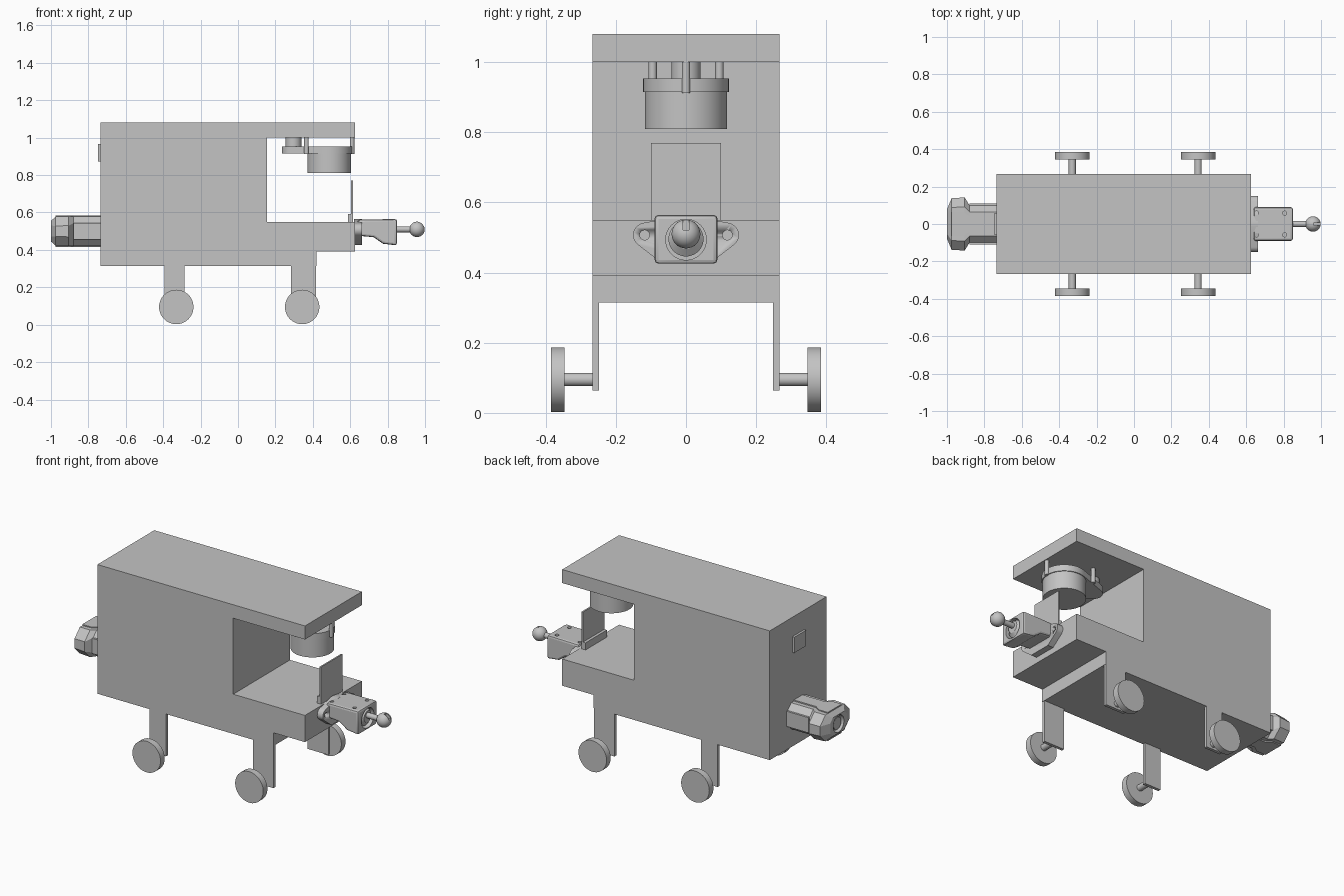
import bpy, bmesh, math
from mathutils import Vector, Matrix
from mathutils.geometry import convex_hull_2d

if "Cube" in bpy.data.objects:
    bpy.data.objects.remove(bpy.data.objects["Cube"], do_unlink=True)

grey = bpy.data.materials.new("plain grey")
grey.use_nodes = True
grey.diffuse_color = (0.55, 0.55, 0.55, 1)
grey.node_tree.nodes["Principled BSDF"].inputs["Base Color"].default_value = (0.55, 0.55, 0.55, 1)

# Profile coordinates (a, b) and extrusion c, turned into x, y, z
PLACE = {"x": lambda a, b, c: (c, a, b),
         "y": lambda a, b, c: (a, c, b),
         "z": lambda a, b, c: (a, b, c)}


def finish(name, bm, smooth=True):
    bmesh.ops.recalc_face_normals(bm, faces=bm.faces)
    mesh = bpy.data.meshes.new(name)
    bm.to_mesh(mesh)
    bm.free()
    ob = bpy.data.objects.new(name, mesh)
    bpy.context.collection.objects.link(ob)
    mesh.materials.append(grey)
    activate(ob)
    if smooth:
        bpy.ops.object.shade_smooth_by_angle(angle=math.radians(30))
    return ob


def activate(ob):
    bpy.ops.object.select_all(action='DESELECT')
    ob.select_set(True)
    bpy.context.view_layer.objects.active = ob


def loft(name, axis, sections, smooth=True):
    """Join equal-length outlines [(position, points), ...] along an axis."""
    bm = bmesh.new()
    loops = [[bm.verts.new(PLACE[axis](a, b, c)) for a, b in pts] for c, pts in sections]
    n = len(loops[0])
    for low, high in zip(loops, loops[1:]):
        for i in range(n):
            j = (i + 1) % n
            bm.faces.new((low[i], low[j], high[j], high[i]))
    bm.faces.new(loops[0])
    bm.faces.new(loops[-1])
    return finish(name, bm, smooth)


def prism(name, axis, pts, lo, hi, smooth=True):
    return loft(name, axis, [(lo, pts), (hi, pts)], smooth)


def box(name, x0, x1, y0, y1, z0, z1):
    return prism(name, "z", [(x0, y0), (x1, y0), (x1, y1), (x0, y1)], z0, z1, False)


def circle(a, b, r, n=40):
    return [(a + r * math.cos(2 * math.pi * i / n), b + r * math.sin(2 * math.pi * i / n))
            for i in range(n)]


def cylinder(name, axis, a, b, r, lo, hi, n=40):
    return prism(name, axis, circle(a, b, r, n), lo, hi)


def hull(pts):
    return [pts[i] for i in convex_hull_2d([Vector(p) for p in pts])]


def chamfered(cy, cz, hy, hz, c):
    """Rectangle with cut corners."""
    return [(cy + sy * dy, cz + sz * dz) for sy, sz, dy, dz in (
        (1, -1, hy, hz - c), (1, 1, hy, hz - c), (1, 1, hy - c, hz), (-1, 1, hy - c, hz),
        (-1, 1, hy, hz - c), (-1, -1, hy, hz - c), (-1, -1, hy - c, hz), (1, -1, hy - c, hz))]


def cut(ob, cutter):
    mod = ob.modifiers.new("cut", 'BOOLEAN')
    mod.operation = 'DIFFERENCE'
    mod.solver = 'EXACT'
    mod.object = cutter
    activate(ob)
    bpy.ops.object.modifier_apply(modifier=mod.name)
    bpy.data.objects.remove(cutter, do_unlink=True)


def bevel(ob, width, segments=2):
    mod = ob.modifiers.new("bevel", 'BEVEL')
    mod.width = width
    mod.segments = segments
    activate(ob)
    bpy.ops.object.modifier_apply(modifier=mod.name)


# Main body: one side profile with the open bay, narrower keel beneath
prism("body", "y", [(-.735, .315), (.42, .315), (.42, .392), (.625, .392), (.625, .55),
                    (.155, .55), (.155, 1.0), (.625, 1.0), (.625, 1.08), (-.735, 1.08)],
      -.266, .266, False)

# Legs, axles and wheels
for end, x0, x1, xw in (("rear", -.393, -.286, -.33), ("front", .283, .418, .343)):
    for side, s in (("left", 1), ("right", -1)):
        tag = f"{end}_{side}"
        box(f"{tag}_leg", x0, x1, *sorted((s * .248, s * .266)), .064, .34)
        cylinder(f"{tag}_axle", "y", xw, .095, .019, *sorted((s * .25, s * .35)), n=24)
        cylinder(f"{tag}_wheel", "y", xw, .095, .092, *sorted((s * .346, s * .385)), n=56)

# Scanner hanging under the roof
cylinder("scanner_drum", "z", .488, 0, .117, .81, .918, 56)
prism("scanner_plate", "z", hull(circle(.488, 0, .122, 56) + circle(.292, 0, .057)), .915, .953)
cylinder("scanner_motor", "z", .297, 0, .042, .95, 1.001)
for i, (x, y) in enumerate(((.366, .095), (.366, -.095), (.61, 0))):
    cylinder(f"scanner_standoff_{i + 1}", "z", x, y, .012, .912, 1.001, 20)

# Upright panel on the front deck
box("panel", .605, .614, -.1, .1, .549, .77)
box("panel_foot", .588, .606, -.1, .1, .549, .592)

# Front hitch: eared flange, bracket with socket, rod and ball
arc = [(y, .478 + z) for y, z in circle(0, 0, .086) if z > -.06]
flange = prism("hitch_flange", "x", hull(circle(.116, .507, .035, 28) + circle(-.116, .507, .035, 28)
                                         + arc), .62, .662)
for s in (1, -1):
    cut(flange, cylinder("hole", "x", s * .118, .507, .014, .64, .7, 20))

bracket = prism("hitch_bracket", "y", [(.64, .562), (.85, .565), (.85, .424), (.775, .433),
                                       (.725, .468), (.64, .476)], -.09, .09)
bevel(bracket, .012)
cut(bracket, cylinder("bore", "x", 0, .494, .058, .815, .9))
for x in (.655, .805):
    for y in (.058, -.058):
        cut(bracket, cylinder("hole", "z", x, y, .011, .552, .6, 16))
activate(bracket)
bpy.ops.object.shade_smooth_by_angle(angle=math.radians(30))

loft("hitch_socket", "x", [(.80, circle(0, .496, .05)), (.835, circle(0, .496, .05)),
                           (.85, circle(0, .502, .034)), (.85, circle(0, .508, .016))])
cylinder("hitch_rod", "x", 0, .51, .016, .82, .935, 24)
bm = bmesh.new()
bmesh.ops.create_uvsphere(bm, u_segments=36, v_segments=20, radius=.041,
                          matrix=Matrix.Translation((.957, 0, .51)))
ball = finish("hitch_ball", bm)
cut(ball, box("slot", .962, 1.02, -.009, .009, .522, .57))

# Rear coupling: chamfered neck, flared head with round mouth, ridge
prism("coupling_neck", "x", chamfered(0, .5, .1, .078, .035), -.89, -.73, False)
head = loft("coupling_head", "x", [(-1.0, chamfered(0, .5, .078, .055, .025)),
                                   (-.975, chamfered(0, .5, .138, .078, .05)),
                                   (-.905, chamfered(0, .5, .142, .08, .05)),
                                   (-.88, chamfered(0, .5, .1, .078, .035))], False)
cut(head, cylinder("mouth", "x", 0, .5, .05, -1.05, -.975))
cylinder("coupling_core", "x", 0, .5, .036, -.992, -.96)
for side, s in (("top", 1), ("bottom", -1)):
    z0, z1 = sorted((.5 + s * .06, .5 + s * .085))
    prism(f"coupling_{side}_ridge", "z", [(-.975, -.065), (-.915, -.065), (-.88, -.04), (-.73, -.04),
                                          (-.73, .04), (-.88, .04), (-.915, .065), (-.975, .065)],
          z0, z1, False)
for side, s in (("left", 1), ("right", -1)):
    box(f"coupling_{side}_rail", -.88, -.73, *sorted((s * .09, s * .11)), .455, .545)

# Small rear button plate
box("rear_button", -.748, -.73, -.055, .055, .872, .965)
